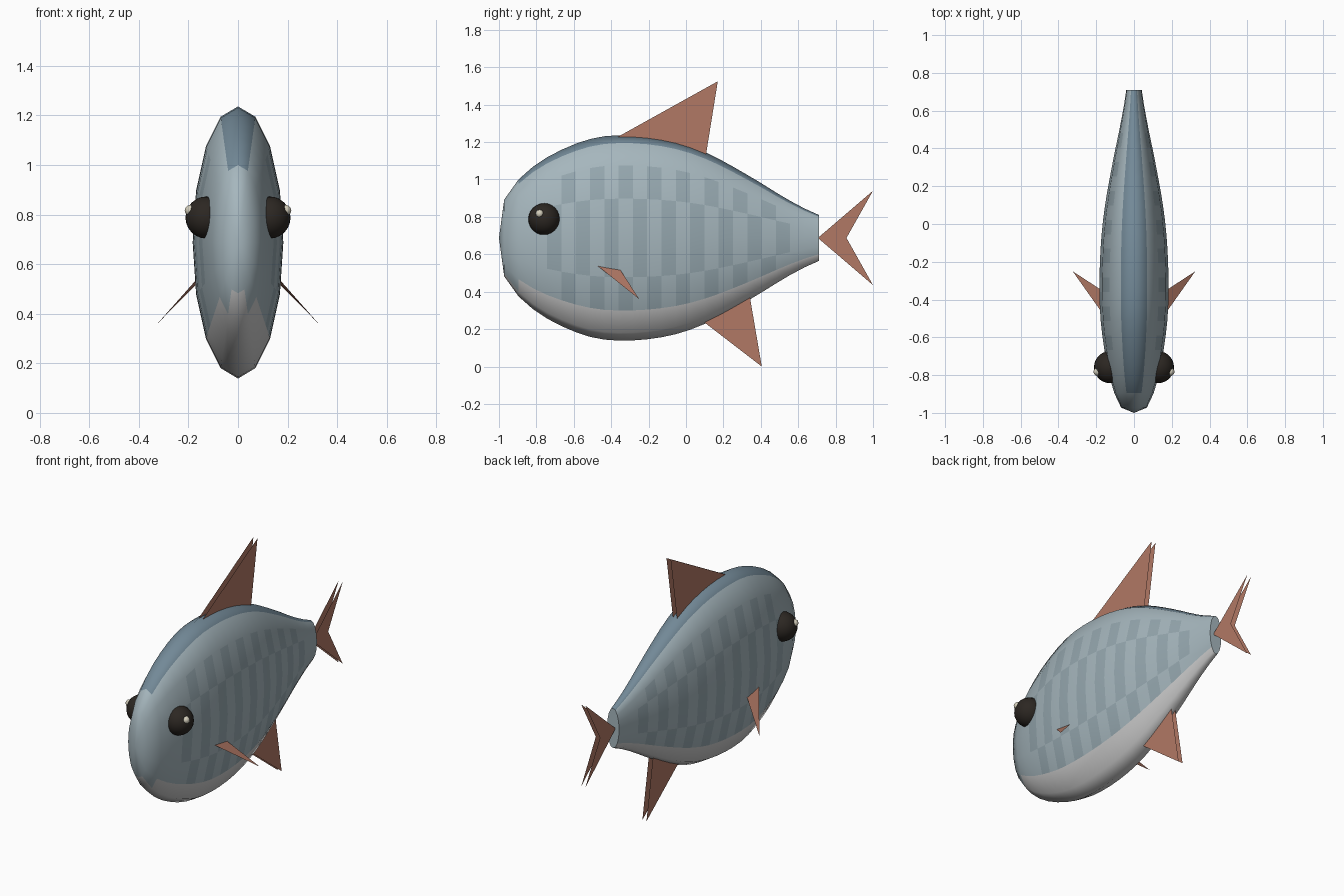
import bpy, bmesh
from math import sin, cos, tau
from mathutils import Vector

if "Cube" in bpy.data.objects:
    bpy.data.objects.remove(bpy.data.objects["Cube"])

MID = 0.6875   # height of the body axis
SIDES, RINGS = 16, 23


def material(name, rgb):
    m = bpy.data.materials.new(name)
    m.diffuse_color = (*rgb, 1)
    m.use_nodes = True
    m.node_tree.nodes["Principled BSDF"].inputs["Base Color"].default_value = m.diffuse_color
    return m


flank = material("flank", (0.38, 0.47, 0.51))
stripe = material("stripe", (0.30, 0.385, 0.425))
back = material("back", (0.17, 0.25, 0.31))
belly = material("belly", (0.58, 0.58, 0.57))
fin_red = material("fin", (0.44, 0.19, 0.13))
black = material("eye_black", (0.025, 0.02, 0.016))
cream = material("cream", (0.66, 0.62, 0.50))


def make(name, bm, mats):
    me = bpy.data.meshes.new(name)
    bm.to_mesh(me)
    bm.free()
    for m in mats:
        me.materials.append(m)
    ob = bpy.data.objects.new(name, me)
    bpy.context.collection.objects.link(ob)
    return ob


# Body half height along y
PROFILE = [(-0.972, 0.205), (-0.895, 0.313), (-0.745, 0.430), (-0.516, 0.528),
           (-0.32, 0.549), (-0.09, 0.523), (0.104, 0.458), (0.34, 0.330),
           (0.516, 0.222), (0.62, 0.164), (0.71, 0.123)]


def half_height(y):
    def slope(k):
        a, b = PROFILE[max(k - 1, 0)], PROFILE[min(k + 1, len(PROFILE) - 1)]
        return (b[1] - a[1]) / (b[0] - a[0])
    i = max(k for k in range(len(PROFILE) - 1) if PROFILE[k][0] <= y + 1e-6)
    (y0, h0), (y1, h1) = PROFILE[i], PROFILE[i + 1]
    d = y1 - y0
    t = (y - y0) / d
    return ((2*t**3 - 3*t**2 + 1) * h0 + (t**3 - 2*t**2 + t) * d * slope(i)
            + (3*t**2 - 2*t**3) * h1 + (t**3 - t**2) * d * slope(i + 1))


# Body: lofted ellipses with a pointed nose and flat tail end
def colour(i, j):
    row = min(j, SIDES - 1 - j)          # 0 = back ridge, 7 = belly keel
    if row == 0:
        return 2 if i >= 1 else 0
    if row == 7:
        return 3
    if row == 6:
        return 3 if i >= 1 else 0
    if row >= 2 and 3 <= i <= 19:
        middle = row in (3, 4)
        return 1 if (i % 2 == 1) == middle else 0
    return 0


bm = bmesh.new()
rings = []
for i in range(RINGS):
    y = -0.972 + 1.682 * i / (RINGS - 1)
    h = half_height(y)
    rings.append([bm.verts.new((h / 3 * sin(tau * j / SIDES), y,
                                MID + h * cos(tau * j / SIDES))) for j in range(SIDES)])
nose = bm.verts.new((0, -1, MID))
for j in range(SIDES):
    k = (j + 1) % SIDES
    bm.faces.new((nose, rings[0][j], rings[0][k]))
    for i in range(RINGS - 1):
        f = bm.faces.new((rings[i][j], rings[i + 1][j], rings[i + 1][k], rings[i][k]))
        f.material_index = colour(i, j)
cap = bm.faces.new(rings[-1])
for f in bm.faces:
    f.smooth = True
for e in cap.edges:
    e.smooth = False
bmesh.ops.recalc_face_normals(bm, faces=bm.faces)
make("body", bm, [flank, stripe, back, belly])


# Upright fins: a pair of thin sheets either side of the centre plane
def upright_fin(name, polygons):
    bm = bmesh.new()
    for s in (1, -1):
        for poly in polygons:
            bm.faces.new([bm.verts.new((s * 0.014, y, z)) for y, z in poly[::s]])
    bmesh.ops.remove_doubles(bm, verts=bm.verts, dist=0.0005)
    make(name, bm, [fin_red])


upright_fin("dorsal_fin", [[(-0.37, 1.225), (0.10, 1.09), (0.17, 1.525)]])
upright_fin("anal_fin", [[(0.08, 0.25), (0.405, 0.0), (0.335, 0.41)]])
upright_fin("tail_fin", [[(0.705, MID), (0.858, MID), (1.0, 0.94)],
                         [(0.705, MID), (1.0, 0.435), (0.858, MID)]])


# Eyes, highlights and side fins, mirrored left and right
def ball(name, centre, r, segs, mat):
    bm = bmesh.new()
    bmesh.ops.create_uvsphere(bm, u_segments=segs, v_segments=segs // 2, radius=r)
    bmesh.ops.translate(bm, verts=bm.verts, vec=centre)
    for f in bm.faces:
        f.smooth = True
    make(name, bm, [mat])


for s, side in ((1, "right"), (-1, "left")):
    ball(side + "_eye", (s * 0.127, -0.758, 0.788), 0.085, 24, black)
    ball(side + "_eye_highlight", (s * 0.193, -0.782, 0.817), 0.022, 12, cream)
    tip = Vector((s * 0.325, -0.25, 0.36))
    root = [Vector((s * 0.172, -0.466, 0.533)), Vector((s * 0.175, -0.348, 0.512))]
    bm = bmesh.new()
    pts = [tip + (p - tip) * 1.06 for p in root] + [tip]
    bm.faces.new([bm.verts.new(p) for p in pts[::s]])
    make(side + "_side_fin", bm, [fin_red])
